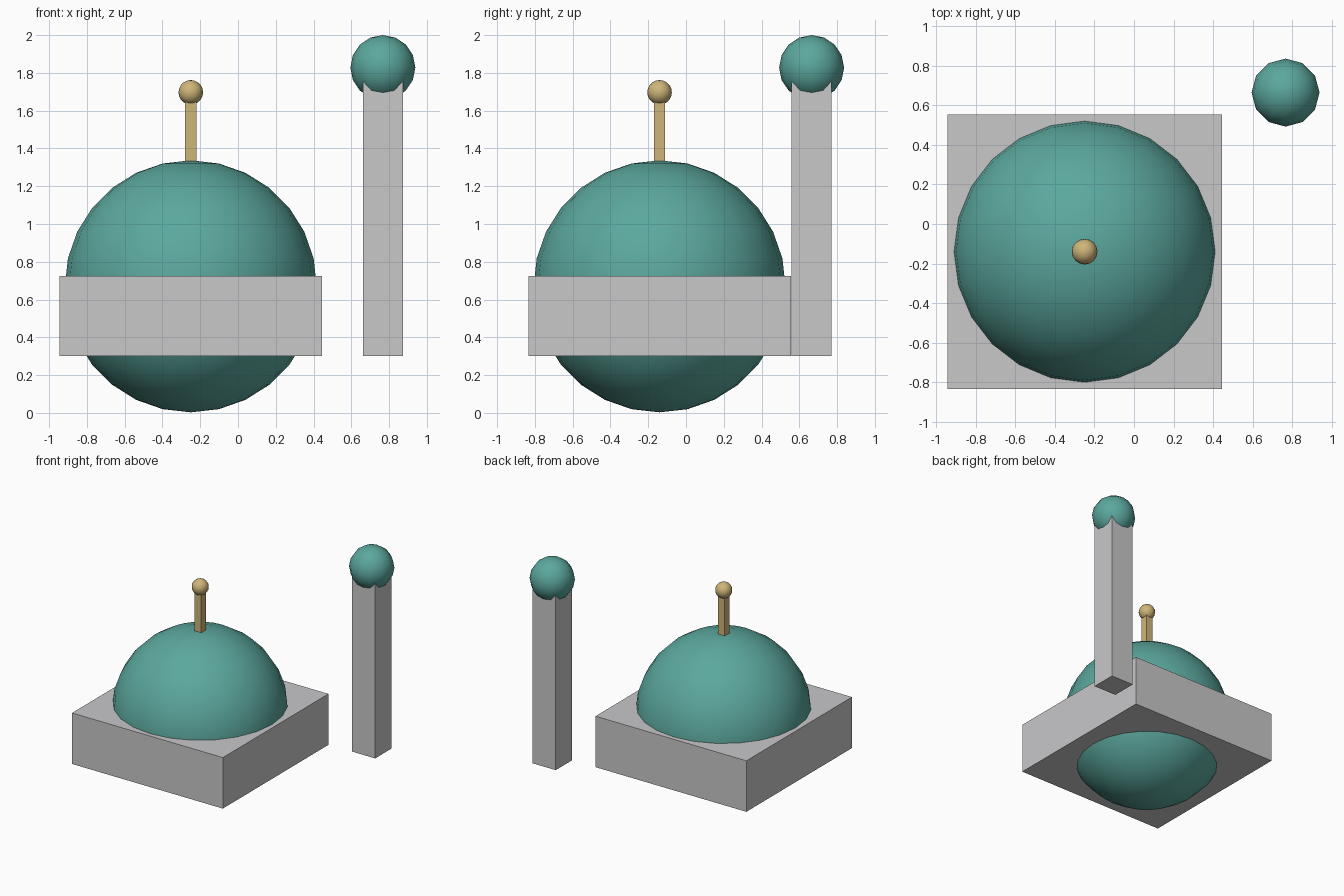
import bpy
import math

default = bpy.data.objects.get("Cube")
if default:
    bpy.data.objects.remove(default, do_unlink=True)


def material(name, colour):
    mat = bpy.data.materials.new(name)
    mat.use_nodes = True
    mat.diffuse_color = (*colour, 1)
    mat.node_tree.nodes["Principled BSDF"].inputs["Base Color"].default_value = (*colour, 1)
    return mat


def box(name, x, y, width, bottom, top, mat):
    """Square upright block from bottom to top."""
    bpy.ops.mesh.primitive_cube_add(size=1, location=(x, y, (bottom + top) / 2))
    ob = bpy.context.object
    ob.name = name
    ob.scale = (width, width, top - bottom)
    bpy.ops.object.transform_apply(location=False, rotation=False, scale=True)
    ob.data.materials.append(mat)


def ball(name, x, y, z, radius, segments, rings, mat):
    """Smooth ball with a set number of sides."""
    bpy.ops.mesh.primitive_uv_sphere_add(
        segments=segments, ring_count=rings, radius=radius, location=(x, y, z))
    ob = bpy.context.object
    ob.name = name
    bpy.ops.object.shade_smooth_by_angle(angle=math.radians(40))
    ob.data.materials.append(mat)


stone = material("pale_grey_stone", (0.58, 0.58, 0.59))
teal = material("teal", (0.105, 0.39, 0.34))
gold = material("gold", (0.62, 0.46, 0.19))

# Main hall: square base with a large dome passing through it
HALL_X, HALL_Y = -0.25, -0.14
box("base_block", HALL_X, HALL_Y, 1.39, 0.3, 0.725, stone)
ball("main_dome", HALL_X, HALL_Y, 0.67, 0.667, 24, 14, teal)

# Finial on the dome
box("finial_rod", HALL_X, HALL_Y, 0.06, 1.27, 1.69, gold)
ball("finial_ball", HALL_X, HALL_Y, 1.697, 0.065, 16, 10, gold)

# Free-standing tower with a small dome
TOWER_X, TOWER_Y = 0.767, 0.665
box("tower_shaft", TOWER_X, TOWER_Y, 0.212, 0.3, 1.83, stone)
ball("tower_dome", TOWER_X, TOWER_Y, 1.828, 0.172, 12, 8, teal)
